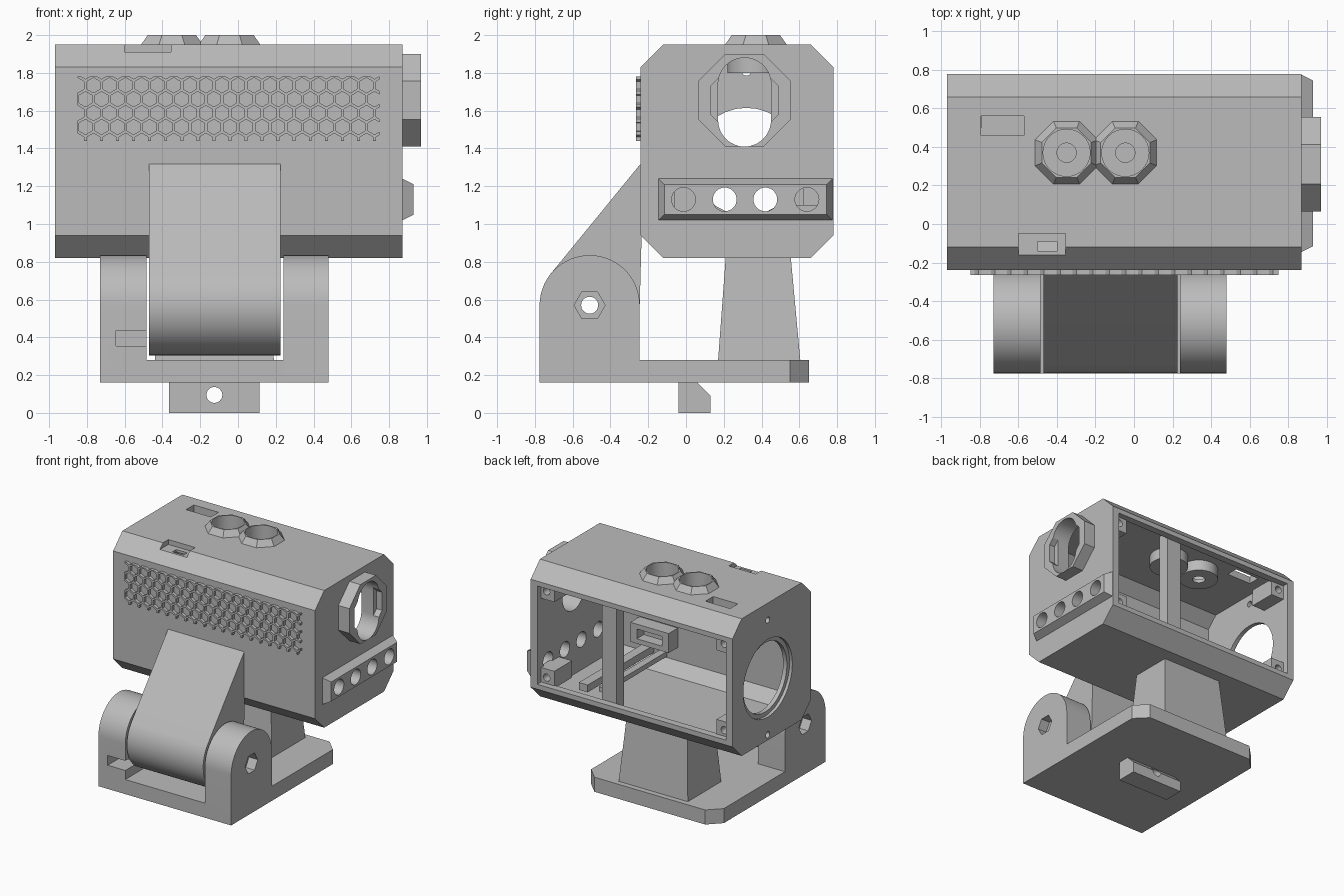
import bpy, bmesh
from math import sin, cos, pi, radians
from mathutils import Vector

cube = bpy.data.objects.get("Cube")
if cube:
    bpy.data.objects.remove(cube)

grey = bpy.data.materials.new("plain_grey")
grey.use_nodes = True
grey.diffuse_color = (0.5, 0.5, 0.5, 1)
grey.node_tree.nodes["Principled BSDF"].inputs["Base Color"].default_value = (0.5, 0.5, 0.5, 1)


def make(name, bm):
    bmesh.ops.recalc_face_normals(bm, faces=bm.faces)
    mesh = bpy.data.meshes.new(name)
    bm.to_mesh(mesh)
    bm.free()
    mesh.materials.append(grey)
    obj = bpy.data.objects.new(name, mesh)
    bpy.context.collection.objects.link(obj)
    return obj


def add_prism(bm, pts, axis, a, b, end=None):
    """Sweep a 2D outline along an axis, optionally to a different end outline."""
    def place(p, t):
        u, v = p
        return {"x": (t, u, v), "y": (u, t, v), "z": (u, v, t)}[axis]
    lo = [bm.verts.new(place(p, a)) for p in pts]
    hi = [bm.verts.new(place(p, b)) for p in (end or pts)]
    n = len(pts)
    bm.faces.new(lo)
    bm.faces.new(hi)
    for i in range(n):
        j = (i + 1) % n
        bm.faces.new((lo[i], lo[j], hi[j], hi[i]))


def prism(name, pts, axis, a, b, end=None):
    bm = bmesh.new()
    add_prism(bm, pts, axis, a, b, end)
    return make(name, bm)


def rect(u0, u1, v0, v1):
    return [(u0, v0), (u1, v0), (u1, v1), (u0, v1)]


def arc(u, v, r, start=0, stop=360, n=48):
    full = stop - start == 360
    return [(u + r * cos(radians(start + (stop - start) * i / n)),
             v + r * sin(radians(start + (stop - start) * i / n)))
            for i in range(n if full else n + 1)]


def octagon(u, v, half):
    return arc(u, v, half / cos(pi / 8), 22.5, 382.5, 8)


def chamfered(u0, u1, v0, v1, c):
    return [(u0 + c, v0), (u1 - c, v0), (u1, v0 + c), (u1, v1 - c),
            (u1 - c, v1), (u0 + c, v1), (u0, v1 - c), (u0, v0 + c)]


def box(name, x0, x1, y0, y1, z0, z1):
    return prism(name, rect(x0, x1, y0, y1), "z", z0, z1)


def cut(obj, *cutters):
    for cutter in cutters:
        cutter.hide_render = True
        mod = obj.modifiers.new("cut", "BOOLEAN")
        mod.operation, mod.solver, mod.object = "DIFFERENCE", "EXACT", cutter
        bpy.context.view_layer.objects.active = obj
        bpy.ops.object.modifier_apply(modifier=mod.name)
        bpy.data.objects.remove(cutter)
    return obj


def hole(axis, u, v, r, a, b):
    return prism("hole_cutter", arc(u, v, r, n=32), axis, a, b)


stadium = arc(0.31, 1.74, 0.14, 0, 180, 24) + arc(0.31, 1.55, 0.14, 180, 360, 24)
rail_holes = [-0.013, 0.205, 0.42, 0.64]
stud_xs = [-0.35, -0.045]

# Hollow housing, open at the back
housing = prism("housing", chamfered(-0.24, 0.78, 0.82, 1.95, 0.12), "x", -0.97, 0.87)
cavity = [(-0.18, 0.97), (-0.09, 0.88), (0.63, 0.88), (0.72, 0.98), (0.9, 0.98),
          (0.9, 1.79), (0.72, 1.79), (0.63, 1.89), (-0.09, 1.89), (-0.18, 1.8)]
cut(housing, prism("cavity_cutter", cavity, "x", -0.91, 0.81),
    prism("window_cutter", stadium, "x", 0.7, 1),
    hole("x", 0.32, 1.33, 0.32, -1, -0.945),
    hole("x", 0.32, 1.33, 0.285, -1, -0.8),
    hole("x", 0.32, 1.81, 0.025, -1, -0.8),
    hole("x", 0.32, 0.865, 0.025, -1, -0.8),
    box("top_slot_cutter", -0.795, -0.57, 0.46, 0.56, 1.87, 2),
    box("edge_slot_cutter", -0.6, -0.355, -0.165, -0.05, 1.91, 2),
    box("edge_port_cutter", -0.5, -0.4, -0.14, -0.09, 1.8, 1.96),
    *[hole("x", y, 1.13, 0.063, 0.7, 1) for y in rail_holes],
    *[hole("z", x, 0.37, 0.122, 1.8, 2) for x in stud_xs])

# Octagonal window ring on the left end
ring = prism("window_ring", octagon(0.31, 1.655, 0.245), "x", 0.87, 0.97)
cut(ring, prism("ring_cutter", stadium, "x", 0.8, 1),
    prism("ring_pocket_cutter", octagon(0.31, 1.655, 0.18), "x", 0.92, 1))

# Bevelled side rail with four holes
rail = prism("side_rail", rect(-0.145, 0.775, 1.02, 1.24), "x", 0.87, 0.93,
             rect(-0.115, 0.745, 1.05, 1.21))
cut(rail, *[hole("x", y, 1.13, 0.063, 0.8, 1) for y in rail_holes])

# Twin studs on the roof with sleeves below
for i, x in enumerate(stud_xs):
    stud = prism(f"roof_stud_{i + 1}", octagon(x, 0.37, 0.163), "z", 1.95, 2,
                 octagon(x, 0.37, 0.128))
    cut(stud, hole("z", x, 0.37, 0.122, 1.9, 2.1))
    sleeve = prism(f"stud_sleeve_{i + 1}", arc(x, 0.37, 0.15), "z", 1.8, 1.9)
    cut(sleeve, hole("z", x, 0.37, 0.122, 1.83, 2), hole("z", x, 0.37, 0.05, 1.7, 2))

# Honeycomb grille on the front, clipped to a rectangle
bm = bmesh.new()
pitch = 0.085
size = pitch / 3 ** 0.5
for row in range(6):
    for col in range(21):
        cx = -0.85 + pitch * (col + 0.5 * (row % 2))
        cz = 1.44 + row * pitch * 0.866
        loops = [[bm.verts.new((x, y, z)) for x, z in arc(cx, cz, r, 30, 390, 6)]
                 for r, y in ((size, -0.24), (size, -0.265), (size * 0.82, -0.265), (size * 0.82, -0.24))]
        for a, b in zip(loops, loops[1:] + loops[:1]):
            for i in range(6):
                j = (i + 1) % 6
                bm.faces.new((a[i], a[j], b[j], b[i]))
for co, no in (((-0.85, 0, 0), (-1, 0, 0)), ((0.75, 0, 0), (1, 0, 0)),
               ((0, 0, 1.44), (0, 0, -1)), ((0, 0, 1.78), (0, 0, 1))):
    bmesh.ops.bisect_plane(bm, geom=bm.verts[:] + bm.edges[:] + bm.faces[:], plane_co=co,
                           plane_no=Vector(no), clear_outer=True)
    bmesh.ops.holes_fill(bm, edges=[e for e in bm.edges if e.is_boundary], sides=8)
make("honeycomb_grille", bm)

# Screw posts in the corners of the back opening
for side, x0, x1 in (("left", 0.69, 0.83), ("right", -0.93, -0.79)):
    for level, z0, z1 in (("lower", 0.96, 1.1), ("upper", 1.67, 1.81)):
        post = box(f"{side}_{level}_screw_post", x0, x1, 0.5, 0.73, z0, z1)
        cut(post, hole("y", (x0 + x1) / 2, (z0 + z1) / 2, 0.03, 0.6, 0.8))

# Inner supports
box("inner_upright", 0.13, 0.26, 0.62, 0.72, 0.93, 1.85)
box("inner_beam", 0.42, 0.5, -0.18, 0.68, 0.98, 1.04)
box("inner_shelf", 0.3, 0.36, -0.18, 0.62, 0.98, 1.02)
clip = box("inner_clip", 0.2, 0.55, -0.19, -0.06, 1.08, 1.24)
cut(clip, box("clip_cutter", 0.26, 0.49, -0.15, 0, 1.12, 1.2))

# Hinge arm joined to the housing front
hy, hz, hr = -0.51, 0.57, 0.265
arm = prism("hinge_arm", [(-0.235, 1.325)] + arc(hy, hz, hr, 141, 360, 48) + [(-0.235, 0.94)],
            "x", -0.47, 0.225)
cut(arm, hole("x", hy, hz, 0.045, -1, 1))

# Hinge ears with hexagonal nut pockets
ear_shape = [(-0.775, 0.16), (-0.245, 0.16)] + arc(hy, hz, hr, 0, 180, 36)
for side, x0, x1, p0, p1 in (("left", 0.24, 0.48, 0.4, 0.6), ("right", -0.73, -0.485, -0.8, -0.65)):
    ear = prism(f"{side}_hinge_ear", ear_shape, "x", x0, x1)
    cut(ear, hole("x", hy, hz, 0.045, -1, 1),
        prism("nut_cutter", arc(hy, hz, 0.082, n=6), "x", p0, p1))
    if side == "right":
        cut(ear, box("pin_slot_cutter", -0.645, -0.4, -0.9, -0.6, 0.355, 0.435))

# Base plate with clipped back corners
base = [(-0.73, -0.775), (0.48, -0.775), (0.48, 0.55), (0.38, 0.65), (-0.63, 0.65), (-0.73, 0.55)]
prism("base_plate", base, "z", 0.16, 0.28)

# Tapered pillar under the housing
prism("support_pillar", rect(-0.44, 0.19, 0.17, 0.605), "z", 0.28, 0.82,
      rect(-0.4, 0.15, 0.21, 0.555))

# Mounting foot
foot = prism("mounting_foot", [(-0.04, 0), (0.13, 0), (0.13, 0.09), (0.06, 0.16), (-0.04, 0.16)],
             "x", -0.365, 0.115)
cut(foot, hole("y", -0.125, 0.095, 0.042, -0.2, 0.3))

# Smooth the round parts, keep edges sharp
for obj in bpy.context.scene.objects:
    obj.select_set(obj.type == "MESH")
bpy.ops.object.shade_smooth_by_angle(angle=radians(25))
